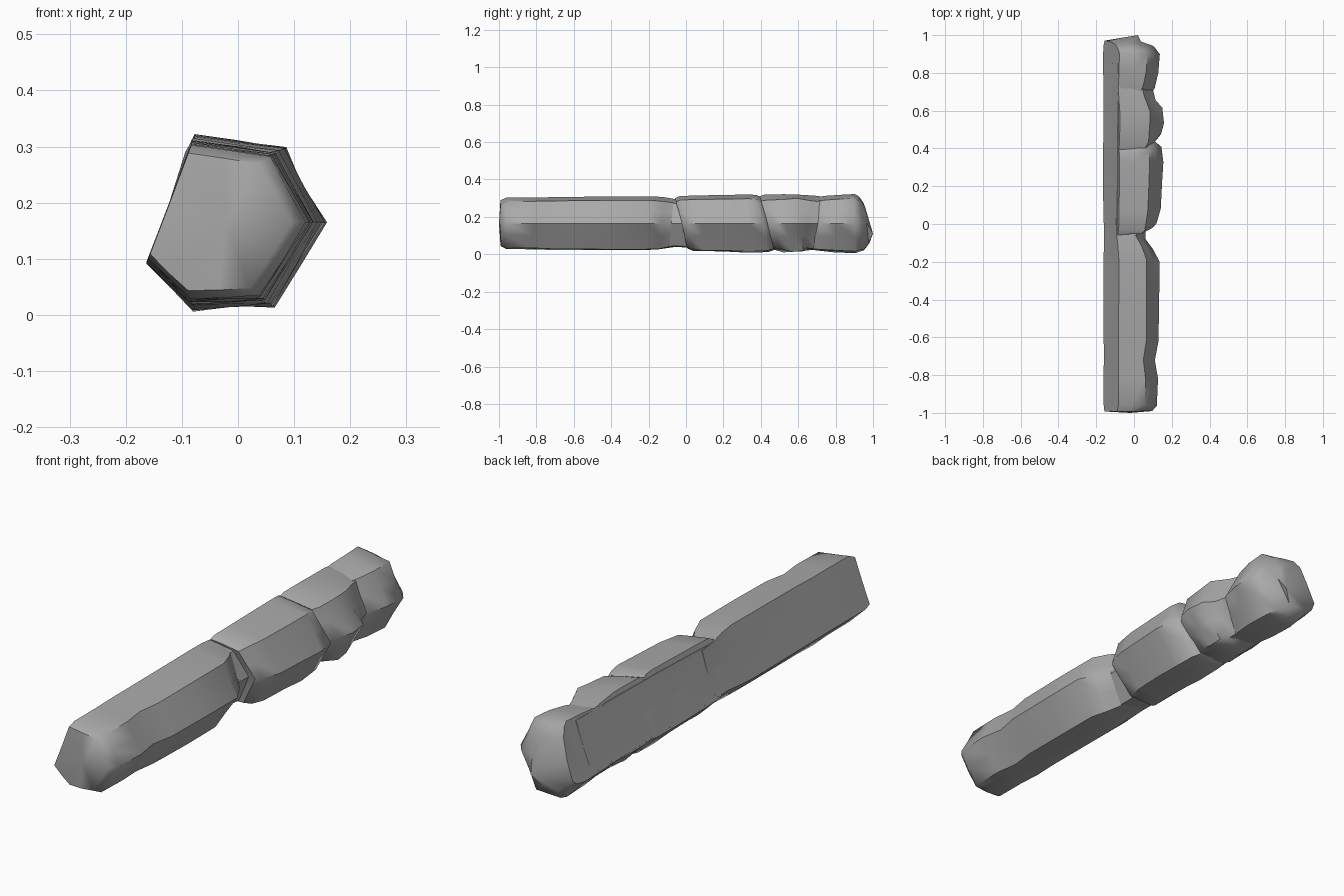
import bpy, bmesh, random
from math import radians
from mathutils import Vector

cube = bpy.data.objects.get("Cube")
if cube:
    bpy.data.objects.remove(cube, do_unlink=True)

random.seed(7)

stone = bpy.data.materials.new("grey_stone")
stone.use_nodes = True
GREY = (0.4, 0.4, 0.4, 1)
stone.diffuse_color = GREY
stone.node_tree.nodes["Principled BSDF"].inputs["Base Color"].default_value = GREY

# Irregular six-sided cross-section (x, z), scaled about its flat left side
OUTLINE = [Vector(p) for p in ((-.075, .325), (.09, .302), (.165, .165),
                               (.068, .01), (-.078, .003), (-.165, .09))]
ANCHOR = Vector((-.135, .168))


def section(scale, right_cut):
    """Corners and edge midpoints of one cross-section."""
    pts = []
    for a, b in zip(OUTLINE, OUTLINE[1:] + OUTLINE[:1]):
        for p in (a, (a + b) / 2):
            q = ANCHOR + (p - ANCHOR) * scale
            q.x -= right_cut * max(0, (p.x + .1) / .265)
            pts.append(q)
    return pts


def block(name, rings, start, end, rough):
    """Loft a stone from rings of (y, scale, lean, right cut), with a point at each end."""
    bm = bmesh.new()
    loops = []
    for i, (y, scale, lean, cut) in enumerate(rings):
        loop = []
        for j, p in enumerate(section(scale, cut)):
            # Chip the right-hand faces inwards, keep the flat left side
            chip = random.uniform(0, rough) * (1 if 2 <= j <= 8 else .3)
            p = p + (Vector((-.0, .165)) - p) * chip
            shift = lean * (p.y - .165) + random.uniform(-1, 1) * rough * .08
            loop.append(bm.verts.new((p.x, y + shift, p.y)))
        loops.append(loop)
    n = len(loops[0])
    for a, b in zip(loops, loops[1:]):
        for k in range(n):
            bm.faces.new((a[k], a[(k + 1) % n], b[(k + 1) % n], b[k]))
    for loop, tip in ((loops[0], start), (loops[-1], end)):
        v = bm.verts.new(tip)
        for k in range(n):
            bm.faces.new((loop[k], loop[(k + 1) % n], v))
    bmesh.ops.recalc_face_normals(bm, faces=bm.faces)
    mesh = bpy.data.meshes.new(name)
    bm.to_mesh(mesh)
    bm.free()
    mesh.materials.append(stone)
    obj = bpy.data.objects.new(name, mesh)
    bpy.context.collection.objects.link(obj)
    bpy.ops.object.select_all(action='DESELECT')
    obj.select_set(True)
    bpy.context.view_layer.objects.active = obj
    bpy.ops.object.shade_smooth_by_angle(angle=radians(50))


# Long plain shaft, narrowing to a chipped neck
block("lower_shaft", [
    (-.99, .77, 0, 0), (-.96, .86, 0, 0), (-.82, .875, 0, 0), (-.72, .88, 0, .018),
    (-.62, .89, 0, 0), (-.4, .9, 0, 0), (-.2, .91, .1, .003),
    (-.13, .88, .1, .03), (-.06, .8, .1, .06), (.03, .76, 0, .06),
], (-.02, -1, .165), (-.03, .06, .165), .035)

# Middle stone with a slanted front lip
block("middle_stone", [
    (-.025, .84, -.25, .02), (.0, .92, -.25, .02), (.08, .94, -.1, .005),
    (.22, .955, 0, 0), (.33, .97, 0, 0), (.41, .955, -.2, .005), (.44, .87, -.25, .02),
], (-.02, -.01, .165), (-.02, .46, .165), .035)

# Rough broken stone
block("upper_stone", [
    (.41, .85, -.3, .02), (.47, .96, -.3, 0), (.54, .99, -.15, 0),
    (.61, .985, -.1, 0), (.66, .93, .2, .025), (.73, .87, .25, .03),
], (-.02, .43, .165), (-.02, .75, .165), .09)

# Inner core filling the seams between the stones
block("inner_core", [
    (-.1, .78, 0, .04), (.3, .85, 0, .04), (.6, .87, 0, .03), (.85, .88, 0, .03),
], (-.02, -.11, .165), (-.02, .87, .165), .02)

# Boulder end closing to a low point
block("end_stone", [
    (.64, .84, .15, .05), (.72, .92, .15, .03), (.8, .96, .1, .02),
    (.9, .99, 0, .025), (.94, .9, -.08, .03), (.965, .68, -.12, .03),
], (-.02, .66, .165), (.02, 1, .11), .04)
